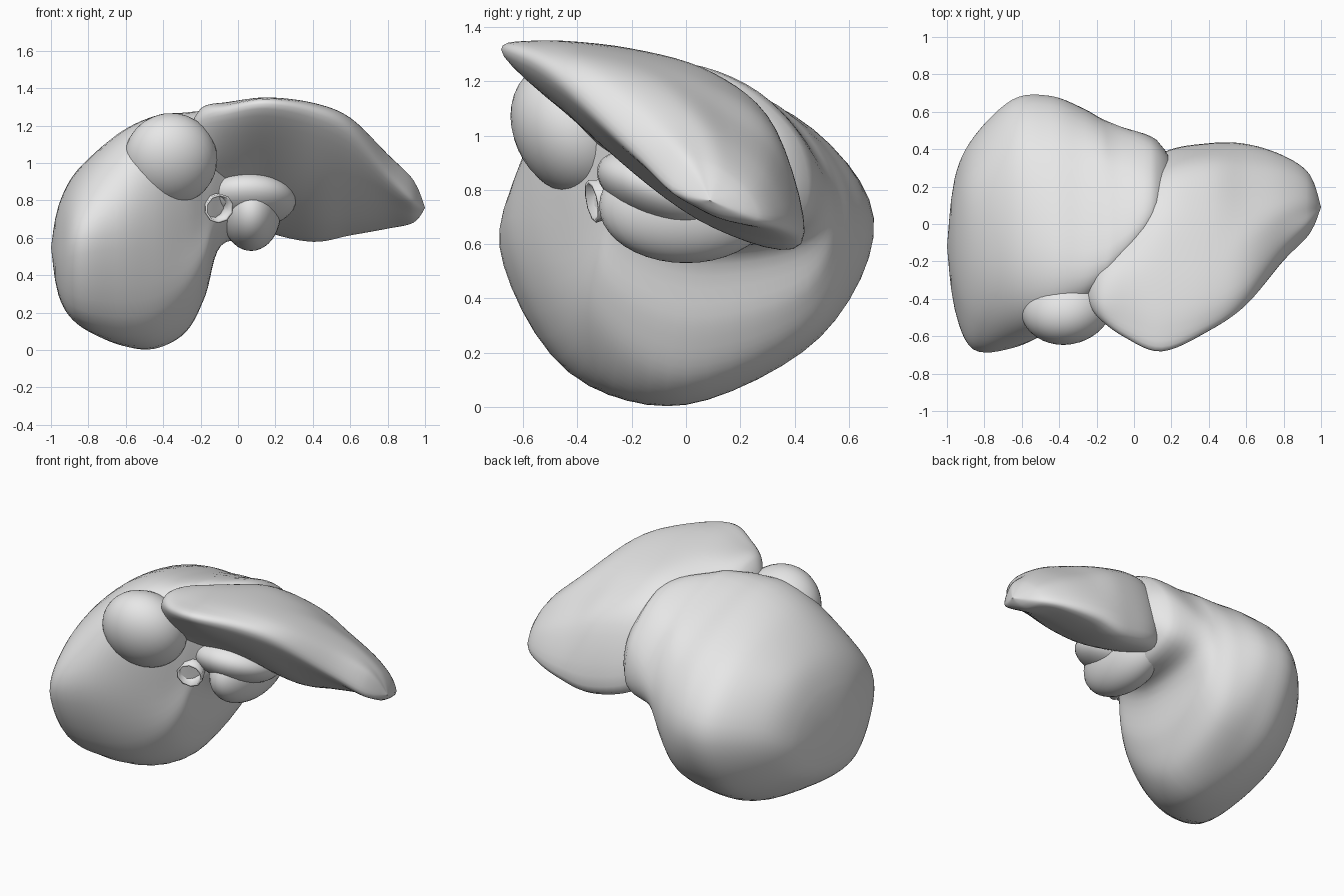
import bpy, bmesh, math
from mathutils import Vector, Matrix

cube = bpy.data.objects.get("Cube")
if cube:
    bpy.data.objects.remove(cube, do_unlink=True)

grey = bpy.data.materials.new("plain_grey")
grey.use_nodes = True
grey.diffuse_color = (0.8, 0.8, 0.8, 1)
grey.node_tree.nodes["Principled BSDF"].inputs["Base Color"].default_value = (0.8, 0.8, 0.8, 1)


def finish(name, bm):
    """Turn a bmesh into a smooth, coloured object."""
    bmesh.ops.recalc_face_normals(bm, faces=bm.faces)
    mesh = bpy.data.meshes.new(name)
    bm.to_mesh(mesh)
    bm.free()
    mesh.materials.append(grey)
    mesh.shade_smooth()
    obj = bpy.data.objects.new(name, mesh)
    bpy.context.collection.objects.link(obj)
    return obj


def spline(a, b, c, d, t):
    return 0.5 * (2 * b + (c - a) * t + (2 * a - 5 * b + 4 * c - d) * t * t
                  + (3 * b - a - 3 * c + d) * t ** 3)


def section(x, *yz, steps=6):
    """Smooth closed outline across the organ at one x."""
    p = [Vector((x, y, z)) for y, z in yz]
    n = len(p)
    return [spline(p[i - 1], p[i], p[(i + 1) % n], p[(i + 2) % n], k / steps)
            for i in range(n) for k in range(steps)]


def loft(name, start, sections, end, steps=6):
    """Skin the sections smoothly from one tip to the other."""
    n = len(sections[0])
    keys = [[Vector(start)] * n] + sections + [[Vector(end)] * n]
    bm = bmesh.new()
    rings = []
    last = len(keys) - 1
    for s in range(last):
        a, b, c, d = (keys[max(0, min(last, s + o))] for o in (-1, 0, 1, 2))
        for k in range(steps):
            if s + k == 0:
                continue
            # denser rings beside the tips keep them round
            t = k / steps
            if s == 0:
                t = t * t
            elif s == last - 1:
                t = 1 - (1 - t) ** 2
            rings.append([bm.verts.new(spline(a[i], b[i], c[i], d[i], t)) for i in range(n)])
    for r, q in zip(rings, rings[1:]):
        for i in range(n):
            j = (i + 1) % n
            bm.faces.new((r[i], r[j], q[j], q[i]))
    for ring, tip in ((rings[0], start), (rings[-1], end)):
        v = bm.verts.new(tip)
        for i in range(n):
            bm.faces.new((ring[i], ring[(i + 1) % n], v))
    return finish(name, bm)


def blob(name, centre, radii, tilt=0.0, roll=0.0):
    """Rounded small lobe."""
    bm = bmesh.new()
    m = (Matrix.Translation(centre) @ Matrix.Rotation(roll, 4, 'Y')
         @ Matrix.Rotation(tilt, 4, 'X') @ Matrix.Diagonal((*radii, 1)))
    bmesh.ops.create_uvsphere(bm, u_segments=32, v_segments=20, radius=1, matrix=m)
    return finish(name, bm)


# Large rounded right lobe: front, over the top, back, underneath
loft("right_lobe", (-1.0, -0.12, 0.55), [
    section(-0.96, (-.45, .50), (-.32, .70), (-.10, .77), (.12, .73), (.24, .55), (.12, .38), (-.10, .30), (-.35, .32)),
    section(-0.86, (-.67, .57), (-.52, .82), (-.20, .95), (.22, .92), (.46, .65), (.32, .34), (-.05, .17), (-.45, .18)),
    section(-0.65, (-.66, .62), (-.54, 1.0), (-.20, 1.15), (.38, 1.03), (.665, .69), (.47, .26), (.0, .045), (-.42, .12)),
    section(-0.45, (-.56, .62), (-.52, 1.10), (-.20, 1.25), (.40, 1.07), (.685, .70), (.50, .27), (.0, .01), (-.38, .15)),
    section(-0.28, (-.43, .62), (-.45, 1.10), (-.22, 1.27), (.38, 1.08), (.62, .72), (.48, .30), (.0, .095), (-.34, .28)),
    section(-0.175, (-.34, .70), (-.36, 1.10), (-.20, 1.28), (.34, 1.11), (.56, .78), (.45, .42), (.02, .29), (-.29, .44)),
    section(-0.09, (-.26, .80), (-.28, 1.10), (-.15, 1.28), (.30, 1.13), (.52, .83), (.44, .62), (.06, .56), (-.20, .66)),
    section(0.12, (-.06, .92), (-.02, 1.10), (.06, 1.22), (.25, 1.15), (.42, .96), (.43, .72), (.20, .62), (.0, .74)),
], (0.24, 0.25, 0.9))

# Wedge-shaped left lobe with a thin front rim and a flat slanted underside
loft("left_lobe", (-0.28, -0.36, 1.12), [
    section(-0.20, (-.49, 1.22), (-.43, 1.29), (-.28, 1.26), (-.15, 1.14), (-.1, 1.0), (-.15, .88), (-.25, .90), (-.38, 1.03)),
    section(-0.05, (-.60, 1.26), (-.50, 1.32), (-.24, 1.31), (.02, 1.18), (.18, 1.0), (.18, .78), (.0, .75), (-.35, 1.0)),
    section(0.15, (-.67, 1.29), (-.55, 1.35), (-.20, 1.32), (.10, 1.23), (.30, 1.04), (.37, .66), (.10, .70), (-.30, .97)),
    section(0.40, (-.56, 1.24), (-.48, 1.32), (-.20, 1.29), (.10, 1.19), (.34, 1.0), (.42, .60), (.10, .66), (-.25, .91)),
    section(0.60, (-.42, 1.14), (-.36, 1.24), (-.10, 1.20), (.12, 1.09), (.33, .92), (.42, .63), (.14, .67), (-.15, .86)),
    section(0.80, (-.19, .93), (-.13, 1.04), (.03, 1.03), (.15, .97), (.30, .84), (.36, .66), (.18, .68), (.0, .77)),
    section(0.94, (-.05, .80), (.0, .90), (.07, .89), (.14, .86), (.23, .78), (.26, .69), (.15, .69), (.05, .73)),
], (1.0, 0.09, 0.76))

# Small lobes on the front and underside
blob("front_small_lobe", (-0.36, -0.43, 1.02), (0.25, 0.20, 0.26), math.radians(30), math.radians(-20))
blob("under_small_lobe", (0.07, 0.0, 0.74), (0.16, 0.32, 0.21))
blob("under_bridge", (0.05, -0.08, 0.80), (0.26, 0.26, 0.13), math.radians(-20))

# Open vessel end in the hollow between the lobes
bm = bmesh.new()
aim = Vector((0.3, -1, -0.2)).to_track_quat('Z', 'Y').to_matrix().to_4x4()
bmesh.ops.create_cone(bm, cap_ends=False, segments=10, radius1=0.06, radius2=0.08, depth=0.14,
                      matrix=Matrix.Translation((-0.12, -0.28, 0.77)) @ aim)
vessel = finish("vessel_end", bm)
wall = vessel.modifiers.new("wall", 'SOLIDIFY')
wall.thickness = 0.012
